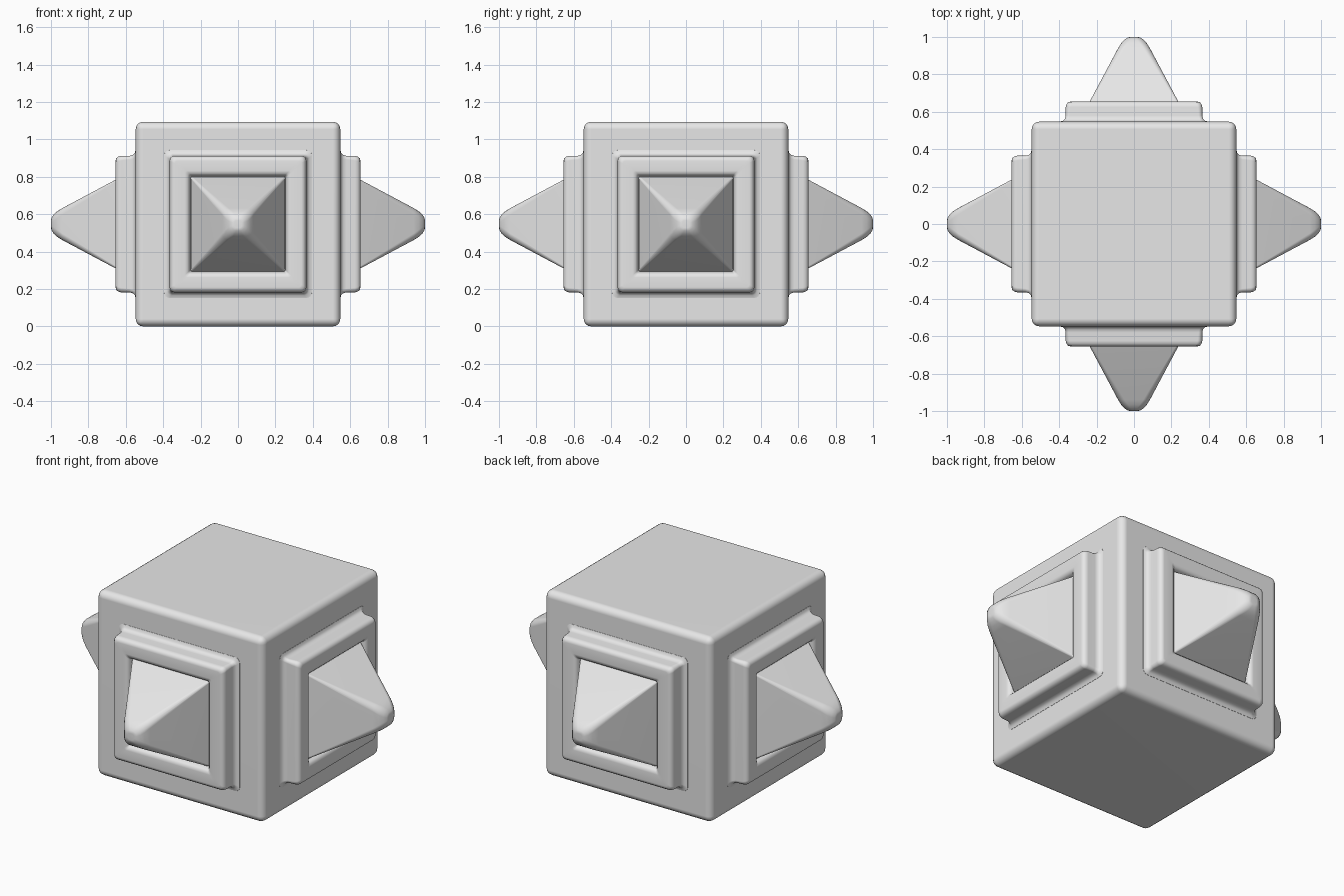
import bpy, bmesh, math
from mathutils import Matrix

if "Cube" in bpy.data.objects:
    bpy.data.objects.remove(bpy.data.objects["Cube"], do_unlink=True)

grey = bpy.data.materials.new("plain grey")
grey.use_nodes = True
grey.diffuse_color = (0.8, 0.8, 0.8, 1)
grey.node_tree.nodes["Principled BSDF"].inputs["Base Color"].default_value = (0.8, 0.8, 0.8, 1)

HALF = 0.547  # half the side of the central block


def finish(name, bm):
    """Turn a bmesh into a smooth-shaded grey object with flat-looking large faces."""
    bmesh.ops.recalc_face_normals(bm, faces=bm.faces)
    mesh = bpy.data.meshes.new(name)
    bm.to_mesh(mesh)
    bm.free()
    mesh.materials.append(grey)
    obj = bpy.data.objects.new(name, mesh)
    bpy.context.collection.objects.link(obj)
    bpy.ops.object.select_all(action="DESELECT")
    obj.select_set(True)
    bpy.context.view_layer.objects.active = obj
    bpy.ops.object.shade_smooth_by_angle(angle=math.radians(40))
    weighted = obj.modifiers.new("weighted normals", "WEIGHTED_NORMAL")
    weighted.keep_sharp = True
    return obj


def square_ring(bm, half, radius, depth, steps=4):
    """Rounded square facing -y at the given distance from the centre."""
    ring = []
    for corner in range(4):
        mid = math.radians(45 + 90 * corner)
        cx = math.copysign(half - radius, math.cos(mid))
        cz = math.copysign(half - radius, math.sin(mid))
        for i in range(steps + 1):
            a = math.radians(90 * corner + 90 * i / steps)
            ring.append(bm.verts.new((cx + radius * math.cos(a), -depth,
                                      cz + radius * math.sin(a))))
    return ring


def loft(name, profile, turn):
    """Skin rounded squares given as (half width, corner radius, depth)."""
    bm = bmesh.new()
    rings = [square_ring(bm, *p) for p in profile]
    for a, b in zip(rings, rings[1:]):
        for i in range(len(a)):
            j = (i + 1) % len(a)
            bm.faces.new((a[i], a[j], b[j], b[i]))
    bm.faces.new(rings[0])
    bm.faces.new(rings[-1])
    place = Matrix.Translation((0, 0, HALF)) @ Matrix.Rotation(turn, 4, "Z")
    bmesh.ops.transform(bm, matrix=place, verts=bm.verts)
    return finish(name, bm)


# Central block with rounded edges
bm = bmesh.new()
bmesh.ops.create_cube(bm, size=2 * HALF)
bmesh.ops.translate(bm, verts=bm.verts, vec=(0, 0, HALF))
bmesh.ops.bevel(bm, geom=bm.edges[:], offset=0.04, segments=4, profile=0.5, affect="EDGES")
finish("block", bm)

# Frame: fillet at the block, rounded rim, then a shallow recess
frame = [(0.40, 0.03, 0.53), (0.395, 0.03, 0.548), (0.38, 0.025, 0.552),
         (0.37, 0.02, 0.562), (0.365, 0.02, 0.58), (0.365, 0.025, 0.625),
         (0.361, 0.025, 0.64), (0.352, 0.02, 0.651), (0.338, 0.015, 0.655),
         (0.285, 0.012, 0.655), (0.27, 0.01, 0.651), (0.259, 0.01, 0.64),
         (0.254, 0.01, 0.615)]

# Spike: straight taper with softened ridges and a blunt tip
spike = [(0.254, 0.008, 0.61), (0.25, 0.01, 0.63), (0.085, 0.035, 0.94),
         (0.068, 0.038, 0.967), (0.052, 0.035, 0.985), (0.035, 0.025, 0.996),
         (0.02, 0.015, 1.0)]

for i, side in enumerate(("front", "left", "back", "right")):
    turn = math.radians(90 * i)
    loft(side + "_frame", frame, turn)
    loft(side + "_spike", spike, turn)
